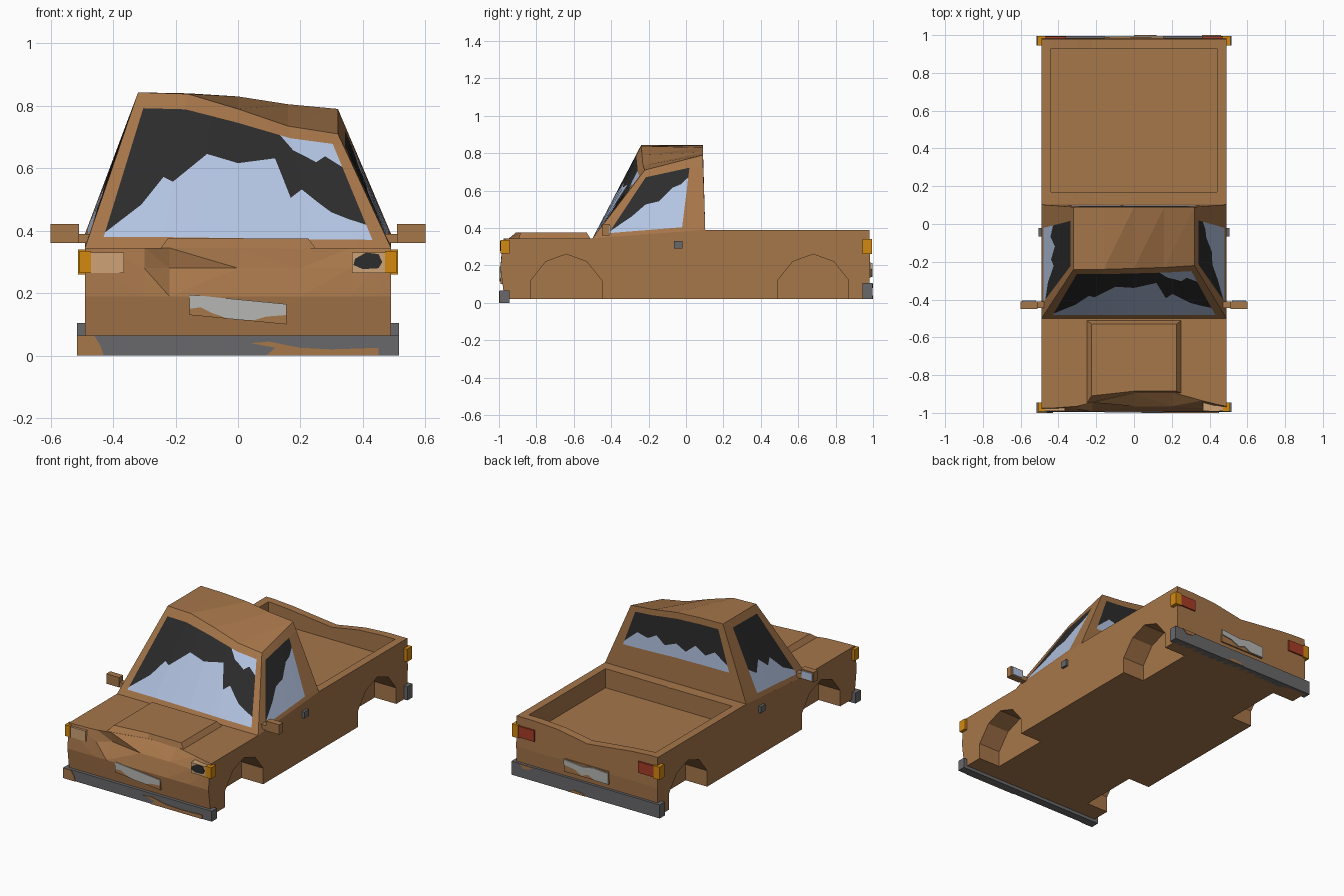
import bpy, bmesh
from mathutils import Vector

if "Cube" in bpy.data.objects:
    bpy.data.objects.remove(bpy.data.objects["Cube"])


def material(name, r, g, b):
    m = bpy.data.materials.new(name)
    m.diffuse_color = (r, g, b, 1)
    m.use_nodes = True
    m.node_tree.nodes["Principled BSDF"].inputs["Base Color"].default_value = m.diffuse_color
    return m


RUST = material("rusty brown", .38, .18, .068)
BLACK = material("dark opening", .025, .025, .025)
GLASS = material("pale blue glass", .45, .55, .76)
GREY = material("bumper grey", .14, .14, .145)
ORANGE = material("indicator orange", .65, .25, .005)
RED = material("tail light red", .38, .045, .02)
TAN = material("headlight tan", .62, .36, .18)
PALE = material("pale plate", .47, .47, .46)


def finish(name, bm, *mats):
    me = bpy.data.meshes.new(name)
    bm.to_mesh(me)
    bm.free()
    for m in mats:
        me.materials.append(m)
    ob = bpy.data.objects.new(name, me)
    bpy.context.collection.objects.link(ob)
    return ob


def box(name, mat, x, y, z):
    bm = bmesh.new()
    bmesh.ops.create_cube(bm, size=1)
    for v in bm.verts:
        v.co = [r[0] if c < 0 else r[1] for c, r in zip(v.co, (x, y, z))]
    return finish(name, bm, mat)


def prism(name, mat, pts, a, b, axis):
    """Extrude a 2D outline from a to b along x (outline y,z) or y (outline x,z)."""
    bm = bmesh.new()
    place = (lambda p, t: (t, p[0], p[1])) if axis == 'x' else (lambda p, t: (p[0], t, p[1]))
    f = bm.faces.new([bm.verts.new(place(p, a)) for p in pts])
    r = bmesh.ops.extrude_face_region(bm, geom=[f])
    move = Vector((b - a, 0, 0) if axis == 'x' else (0, b - a, 0))
    for v in r['geom']:
        if isinstance(v, bmesh.types.BMVert):
            v.co += move
    bmesh.ops.recalc_face_normals(bm, faces=bm.faces)
    return finish(name, bm, mat)


# Lower body: side profile lofted across x, with dented nose and tailgate
# station: x, y of nose top, y of nose fold, dip of tailgate top
stations = [(-.49, -.975, -.985, 0), (-.44, -.975, -.985, 0), (-.3, -.965, -.98, .01),
            (-.22, -.945, -.93, .02), (0, -.895, -.965, .045), (.2, -.89, -.965, .01),
            (.36, -.935, -.975, 0), (.44, -.955, -.98, 0), (.49, -.965, -.983, 0)]
bm = bmesh.new()
rings = []
for x, nose, fold, dip in stations:
    prof = [(-.97, .02), (-.993, .19), (fold, .28), (nose, .345), (-.5, .345),
            (.1, .39), (.98, .39 - dip), (.985, .2), (.975, .02)]
    rings.append([bm.verts.new((x, y, z)) for y, z in prof])
n = len(rings[0])
for a, b in zip(rings, rings[1:]):
    for i in range(n):
        bm.faces.new((a[i], a[(i + 1) % n], b[(i + 1) % n], b[i]))
bm.faces.new(rings[0])
bm.faces.new(rings[-1])
bmesh.ops.recalc_face_normals(bm, faces=bm.faces)
bmesh.ops.triangulate(bm, faces=bm.faces)
body = finish("lower_body", bm, RUST)

# Cut the cargo bed and the four wheel arches
cutters = [box("bed_cutter", RUST, (-.44, .44), (.17, .93), (.27, .6))]
arch = [(-.19, -.1), (-.19, .12), (-.11, .22), (0, .26), (.11, .22), (.19, .12), (.19, -.1)]
for cy in (-.64, .68):
    for s in (-1, 1):
        cutters.append(prism("arch_cutter", RUST, [(cy + y, z) for y, z in arch],
                             s * .34, s * .6, 'x'))
bpy.context.view_layer.objects.active = body
for c in cutters:
    mod = body.modifiers.new("cut", 'BOOLEAN')
    mod.operation, mod.solver, mod.object = 'DIFFERENCE', 'EXACT', c
    bpy.ops.object.modifier_apply(modifier=mod.name)
    bpy.data.objects.remove(c)

# Raised hood centre
bm = bmesh.new()
lo = [bm.verts.new((x, y, .342)) for x, y in
      ((-.25, -.95), (0, -.895), (.25, -.895), (.25, -.51), (-.25, -.51))]
hi = [bm.verts.new((x, y, .375)) for x, y in
      ((-.225, -.91), (0, -.885), (.225, -.885), (.225, -.53), (-.225, -.53))]
for i in range(5):
    j = (i + 1) % 5
    bm.faces.new((lo[i], lo[j], hi[j], hi[i]))
bm.faces.new(hi)
bmesh.ops.recalc_face_normals(bm, faces=bm.faces)
finish("hood_bulge", bm, RUST)


# Cab: panels ruled between a lower edge and a crushed roof edge
def edge(*pts):
    pts = [Vector(p) for p in pts]

    def at(u):
        t = u * (len(pts) - 1)
        i = min(int(t), len(pts) - 2)
        return pts[i].lerp(pts[i + 1], t - i)
    return at


roof_front = edge((-.32, -.24, .843), (-.16, -.24, .838), (0, -.235, .79),
                  (.16, -.23, .735), (.32, -.22, .71))
roof_rear = edge((-.32, .09, .843), (-.16, .09, .84), (0, .09, .83),
                 (.16, .09, .805), (.32, .09, .79))
CENTRE = Vector((0, -.15, .5))


def add_face(bm, pts, mat):
    f = bm.faces.new([bm.verts.new(p) for p in pts])
    f.normal_update()
    if f.normal.dot(f.calc_center_median() - CENTRE) < 0:
        f.normal_flip()
    f.material_index = mat


def panel(name, low, high, v0, v1, jag):
    """Frame, broken glass up to the jagged line, dark hole above; a third value starts a shard."""
    bm = bmesh.new()
    rows = [(0, v0, v0, v1, v1, 1)]
    rows = [(0, rows[0])] + [(j[0], (0, v0, j[1], j[2] if len(j) > 2 else v1, v1, 1))
                             for j in jag] + [(1, rows[0])]
    for k, ((ua, a), (ub, b)) in enumerate(zip(rows, rows[1:])):
        framed = k in (0, len(rows) - 2)
        if framed:
            a = b = (0, v0, v1, 1)
        for i in range(len(a) - 1):
            uv = [(ua, a[i]), (ub, b[i]), (ub, b[i + 1]), (ua, a[i + 1])]
            if a[i + 1] - a[i] + b[i + 1] - b[i] < .001:
                continue
            pts = []
            for u, v in uv:
                p = low(u).lerp(high(u), v)
                if all((p - q).length > 1e-5 for q in pts):
                    pts.append(p)
            add_face(bm, pts, 0 if framed else (0, 2, 1, 2, 0)[i])
    bmesh.ops.remove_doubles(bm, verts=bm.verts, dist=1e-5)
    finish(name, bm, RUST, BLACK, GLASS)


panel("windshield", edge((-.49, -.5, .345), (.49, -.5, .345)), roof_front, .07, .9,
      [(.05, .1), (.15, .28), (.21, .46), (.25, .43), (.37, .64), (.5, .61), (.66, .7),
       (.7, .4), (.75, .48, .8), (.8, .38, .76), (.84, .3, .72), (.89, .25, .78), (.95, .2, .7)])
panel("rear_window", edge((-.49, .103, .39), (.49, .103, .39)), roof_rear, .36, .91,
      [(.07, .45), (.16, .58), (.25, .5), (.33, .6), (.42, .48), (.5, .56), (.6, .5),
       (.68, .62), (.75, .55), (.85, .6), (.93, .42)])
panel("right_side_window", edge((.49, -.5, .345), (.49, .103, .39)),
      edge(roof_front(1), roof_rear(1)), .06, .87,
      [(.12, .09), (.25, .28), (.34, .44), (.48, .46), (.6, .63), (.7, .66), (.79, .74)])
panel("left_side_window", edge((-.49, -.5, .345), (-.49, .103, .39)),
      edge(roof_front(0), roof_rear(0)), .06, .9,
      [(.12, .12), (.25, .2), (.36, .38), (.45, .3), (.56, .42), (.68, .28), (.79, .36)])
bm = bmesh.new()
for i in range(4):
    u, w = i / 4, (i + 1) / 4
    add_face(bm, (roof_front(u), roof_front(w), roof_rear(w)), 0)
    add_face(bm, (roof_front(u), roof_rear(w), roof_rear(u)), 0)
finish("crushed_roof", bm, RUST)

# Bumpers with rust patches
box("front_bumper", GREY, (-.515, .515), (-.996, -.945), (0, .065))
box("rear_bumper", GREY, (-.515, .515), (.945, .996), (.02, .105))
for name, y, d, pts in (
        ("front_bumper_rust_left", -1, .006,
         [(-.515, 0), (-.43, 0), (-.44, .03), (-.46, .064), (-.515, .064)]),
        ("front_bumper_rust_right", -1, .006,
         [(.09, 0), (.45, 0), (.45, .025), (.3, .02), (.2, .025), (.1, .045), (.04, .04), (.12, .025)]),
        ("rear_bumper_rust_top", 1, -.006, [(.36, .104), (.46, .104), (.43, .08), (.39, .085)]),
        ("rear_bumper_rust_low", 1, -.006, [(0, .021), (.12, .021), (.08, .04), (.02, .035)])):
    prism(name, RUST, pts, y, y + d, 'y')

# Lights, mirrors and handles on both sides
for s, side in ((-1, "left"), (1, "right")):
    def sx(a, b):
        return tuple(sorted((s * a, s * b)))
    box(side + "_front_indicator", ORANGE, sx(.47, .508), (-.993, -.945), (.265, .335))
    box(side + "_headlight", TAN, sx(.365, .47), (-.99, -.94), (.265, .33))
    box(side + "_rear_indicator", ORANGE, sx(.47, .512), (.945, .995), (.26, .34))
    box(side + "_tail_light", RED, sx(.36, .47), (.96, .992), (.265, .335))
    box(side + "_mirror_arm", RUST, sx(.46, .56), (-.445, -.41), (.36, .39))
    box(side + "_mirror", RUST, sx(.51, .6), (-.45, -.41), (.36, .422))
    box(side + "_mirror_glass", GLASS, sx(.518, .592), (-.411, -.405), (.368, .414))
    box(side + "_door_handle", GREY, sx(.48, .506), (-.065, -.02), (.29, .33))
prism("broken_headlight_hole", BLACK,
      [(.37, .29), (.4, .277), (.45, .28), (.462, .3), (.45, .325), (.41, .33), (.375, .31)],
      -.994, -.988, 'y')

# Battered registration plates: rusty backing with a jagged pale sheet
prism("front_plate_backing", RUST, [(-.155, .13), (.155, .1), (.155, .165), (-.155, .195)],
      -.993, -.97, 'y')
prism("front_plate", PALE,
      [(-.155, .15), (-.12, .155), (-.08, .135), (-.03, .118), (.05, .113), (.09, .125),
       (.155, .13), (.155, .165), (-.155, .195)], -.997, -.992, 'y')
box("rear_plate_backing", RUST, (-.155, .155), (.97, .99), (.135, .215))
prism("rear_plate", PALE,
      [(-.155, .137), (-.06, .137), (-.02, .16), (.03, .145), (.08, .17), (.155, .18),
       (.155, .213), (.02, .2), (-.05, .213), (-.155, .205)], .996, .989, 'y')
